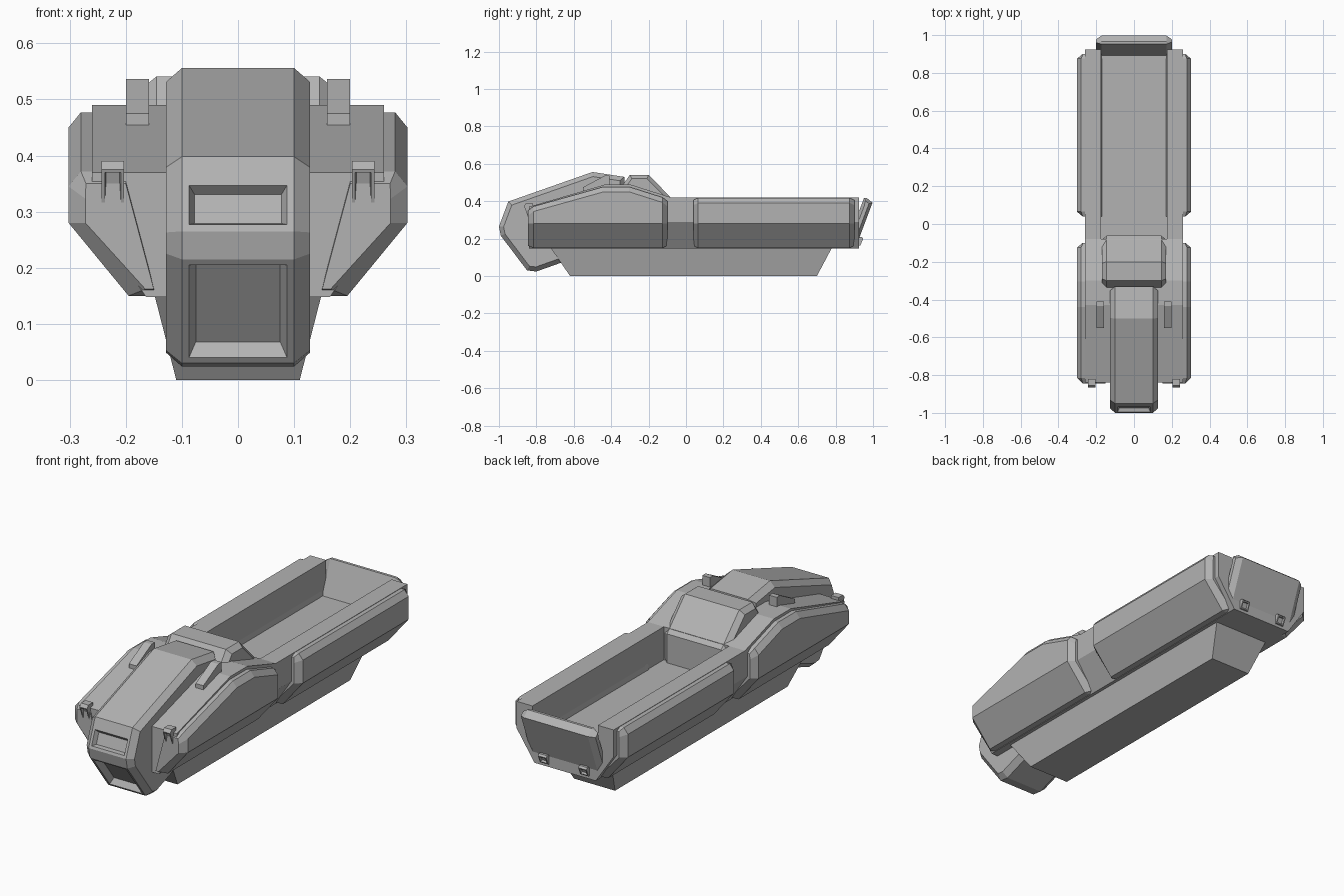
import bpy, bmesh
from mathutils import Vector

if "Cube" in bpy.data.objects:
    bpy.data.objects.remove(bpy.data.objects["Cube"], do_unlink=True)

grey = bpy.data.materials.new("hull_grey")
grey.use_nodes = True
grey.diffuse_color = (0.45, 0.45, 0.45, 1)
grey.node_tree.nodes["Principled BSDF"].inputs["Base Color"].default_value = (0.45, 0.45, 0.45, 1)


def finish(name, bm):
    bmesh.ops.recalc_face_normals(bm, faces=bm.faces[:])
    mesh = bpy.data.meshes.new(name)
    bm.to_mesh(mesh)
    bm.free()
    mesh.materials.append(grey)
    ob = bpy.data.objects.new(name, mesh)
    bpy.context.collection.objects.link(ob)
    return ob


def loft(name, sections):
    """Join matching closed rings of points and cap both ends."""
    bm = bmesh.new()
    rings = [[bm.verts.new(p) for p in ring] for ring in sections]
    for a, b in zip(rings, rings[1:]):
        for i in range(len(a)):
            j = (i + 1) % len(a)
            bm.faces.new((a[i], a[j], b[j], b[i]))
    bm.faces.new(rings[0])
    bm.faces.new(rings[-1])
    return finish(name, bm)


def inset_profile(points, d):
    """Move a convex (y, z) outline inward by d."""
    pts = [Vector(p) for p in points]
    mid = sum(pts, Vector((0, 0))) / len(pts)
    result = []
    for i, p in enumerate(pts):
        normals = []
        for a, b in ((pts[i - 1], p), (p, pts[(i + 1) % len(pts)])):
            e = (b - a).normalized()
            n = Vector((-e.y, e.x))
            normals.append(n if n.dot(mid - a) > 0 else -n)
        s = normals[0] + normals[1]
        result.append(p + s * (2 * d / s.length_squared))
    return result


def slab(name, profile, flat, half, chamfer, x=0):
    """Side profile extruded across x, with chamfered flanks."""
    inner = inset_profile(profile, chamfer) if chamfer else profile
    steps = ([(-half, inner)] if chamfer else []) + [(-flat, profile), (flat, profile)]
    steps += [(half, inner)] if chamfer else []
    return loft(name, [[(x + w, y, z) for y, z in outline] for w, outline in steps])


def recess(ob, pick, margin, rim, depth, top_drop=0.0):
    """Sink a bevelled pocket into the face whose centre is nearest pick."""
    bm = bmesh.new()
    bm.from_mesh(ob.data)
    face = min(bm.faces, key=lambda f: (f.calc_center_median() - Vector(pick)).length)
    bmesh.ops.inset_individual(bm, faces=[face], thickness=margin)
    vs = sorted(face.verts, key=lambda v: v.co.z)
    for x_low, v in [(min(vs[:2], key=lambda u: abs(u.co.x - t.co.x)), t) for t in vs[2:]]:
        v.co = v.co.lerp(x_low.co, top_drop)
    bmesh.ops.inset_individual(bm, faces=[face], thickness=rim, depth=-depth)
    bm.to_mesh(ob.data)
    bm.free()


# Front hull, solid, with a raised roof
def hull_ring(y, top):
    half = [(0.26, top), (0.26, 0.29), (0.164, 0.148)]
    return [(x, y, z) for x, z in half] + [(-x, y, z) for x, z in reversed(half)]


loft("front_hull", [hull_ring(*s) for s in
                    [(-0.84, 0.37), (-0.43, 0.49), (-0.3, 0.49), (-0.08, 0.42)]])


# Cargo bed, an open channel
def bed_ring(y):
    half = [(0.164, 0.148), (0.26, 0.29), (0.26, 0.42), (0.175, 0.42), (0.175, 0.26)]
    return [(x, y, z) for x, z in half] + [(-x, y, z) for x, z in reversed(half)]


loft("cargo_bed", [bed_ring(-0.08), bed_ring(0.925)])

# Keel under the hull
loft("keel", [[(-w, a, z), (w, a, z), (w, b, z), (-w, b, z)]
              for w, a, b, z in [(0.11, -0.62, 0.7, 0), (0.151, -0.73, 0.785, 0.16)]])


# Side armour panels, tapered at both ends
def panel_ring(side, y, top, shrink):
    low = 0.15 + shrink * 0.4
    pts = [(0.2, top - shrink * 0.4), (0.28 - shrink * 0.3, top - shrink * 0.4),
           (0.302 - shrink, top - 0.027 - shrink * 0.4), (0.302 - shrink, 0.28),
           (0.195 - shrink, low), (0.15, low)]
    return [(side * x, y, z) for x, z in pts]


front_panel = [(-0.845, 0.362, 0.03), (-0.815, 0.372, 0), (-0.44, 0.477, 0),
               (-0.305, 0.477, 0), (-0.125, 0.42, 0), (-0.1, 0.412, 0.03)]
rear_panel = [(0.04, 0.418, 0.03), (0.065, 0.418, 0), (0.875, 0.418, 0), (0.9, 0.418, 0.03)]
for side, word in ((1, "left"), (-1, "right")):
    for part, stations in (("front", front_panel), ("rear", rear_panel)):
        loft(f"{word}_{part}_panel", [panel_ring(side, *s) for s in stations])

# Nose with an upper window pocket and a lower intake pocket
nose = slab("nose", [(-0.33, 0.53), (-0.5, 0.556), (-0.95, 0.398), (-1.0, 0.265),
                     (-0.99, 0.215), (-0.85, 0.03), (-0.8, 0.024), (-0.6, 0.095),
                     (-0.33, 0.2)], 0.1, 0.128, 0.024)
recess(nose, (0, -0.975, 0.33), 0.018, 0.014, 0.02, 0.36)
recess(nose, (0, -0.92, 0.12), 0.018, 0.017, 0.03)

# Raised hatch behind the nose
slab("rear_hatch", [(-0.35, 0.27), (-0.35, 0.47), (-0.3, 0.541), (-0.2, 0.541),
                    (-0.062, 0.4), (-0.062, 0.25)], 0.145, 0.17, 0.02)

# Tilted tailgate and its sill
slab("tailgate", [(0.885, 0.24), (0.952, 0.418), (0.965, 0.418), (0.997, 0.392),
                  (0.925, 0.2)], 0.172, 0.2, 0.016)

for side, word in ((1, "left"), (-1, "right")):
    # Roof fins
    slab(f"{word}_roof_fin", [(-0.55, 0.44), (-0.55, 0.475), (-0.435, 0.536),
                              (-0.41, 0.536), (-0.41, 0.47)], 0.0205, 0.0205, 0, side * 0.179)
    # Front brackets and rear brackets
    front = slab(f"{word}_front_bracket", [(-0.82, 0.305), (-0.842, 0.308), (-0.866, 0.375),
                                           (-0.855, 0.39), (-0.82, 0.39)], 0.02, 0.02, 0, side * 0.223)
    recess(front, (side * 0.223, -0.854, 0.34), 0.008, 0.003, 0.012)
    rear = slab(f"{word}_rear_bracket", [(0.91, 0.16), (0.932, 0.163), (0.948, 0.2),
                                         (0.94, 0.208), (0.91, 0.208)], 0.022, 0.022, 0, side * 0.108)
    recess(rear, (side * 0.108, 0.94, 0.18), 0.008, 0.003, 0.01)
